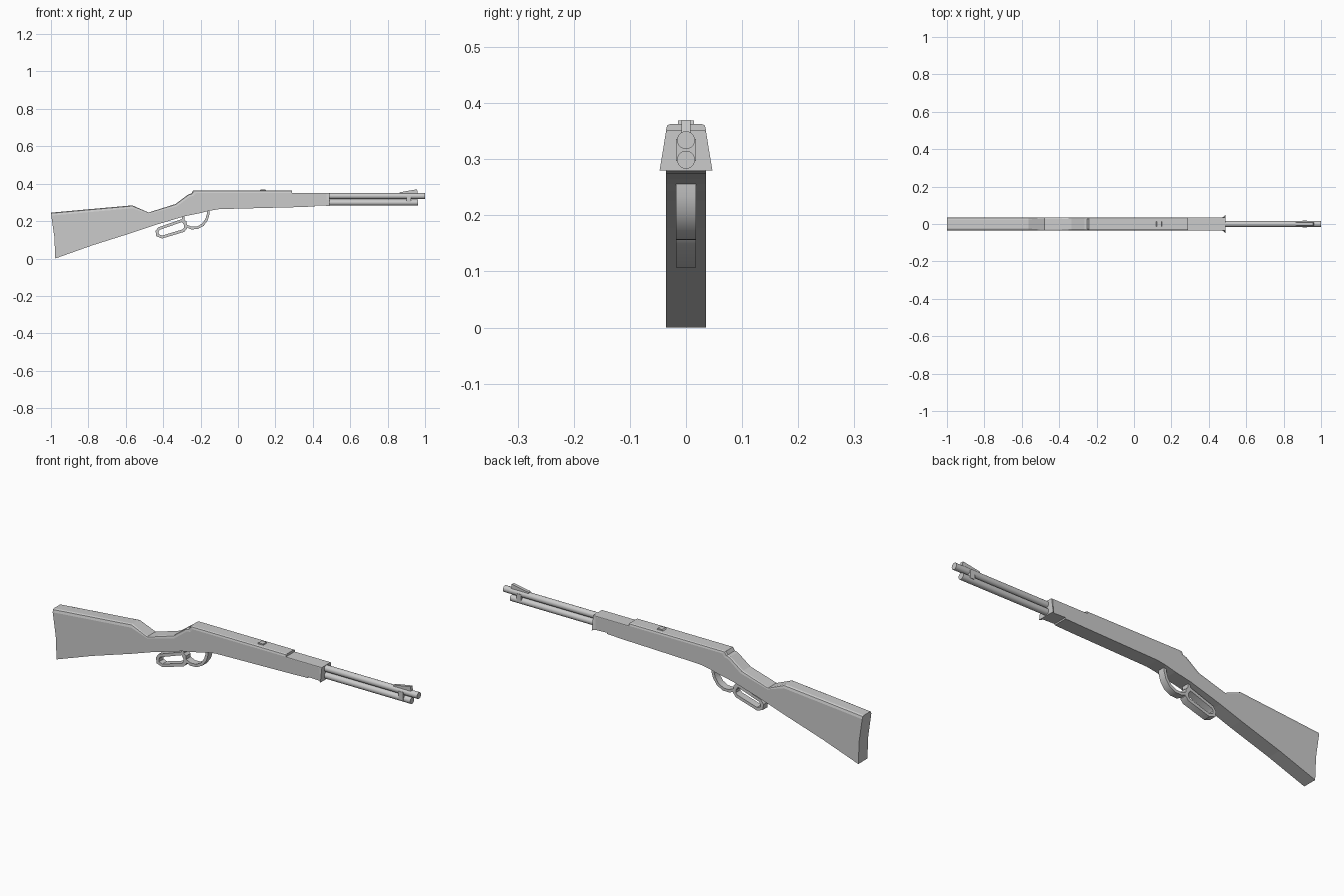
import bpy, bmesh
from math import pi
from mathutils import Vector, Matrix

if "Cube" in bpy.data.objects:
    bpy.data.objects.remove(bpy.data.objects["Cube"])


def finish(name, bm, smooth=False):
    bmesh.ops.recalc_face_normals(bm, faces=bm.faces[:])
    me = bpy.data.meshes.new(name)
    bm.to_mesh(me)
    bm.free()
    ob = bpy.data.objects.new(name, me)
    bpy.context.collection.objects.link(ob)
    if smooth:
        bpy.ops.object.select_all(action='DESELECT')
        bpy.context.view_layer.objects.active = ob
        ob.select_set(True)
        bpy.ops.object.shade_smooth_by_angle(angle=0.6)
    return ob


def loft(name, rings):
    bm = bmesh.new()
    rows = [[bm.verts.new(p) for p in r] for r in rings]
    n = len(rows[0])
    for a, b in zip(rows, rows[1:]):
        for i in range(n):
            j = (i + 1) % n
            bm.faces.new((a[i], a[j], b[j], b[i]))
    # end caps as strips between the left and right halves
    for r in (rows[0], rows[-1]):
        for i in range(n // 2 - 1):
            bm.faces.new((r[i], r[i + 1], r[n - 2 - i], r[n - 1 - i]))
    return finish(name, bm)


def section(xt, zt, xb, zb, c=0.009, w=0.036, wb=0.036, hollow=0.0):
    """Slab cross-section with chamfered top corners."""
    zs = zt - 1.3 * c
    xs = xt + (xb - xt) * 1.3 * c / (zt - zb)
    mid = ((xs + xb) / 2 + hollow, (w + wb) / 2, (zs + zb) / 2)
    half = [(xb, wb, zb), mid, (xs, w, zs),
            (xt + (xs - xt) * .25, w - .3 * c, zt - .3 * c), (xt, w - c, zt)]
    return half + [(x, -y, z) for x, y, z in reversed(half)]


def cylinder(name, x0, x1, z, r):
    bm = bmesh.new()
    m = Matrix.Translation(((x0 + x1) / 2, 0, z)) @ Matrix.Rotation(pi / 2, 4, 'Y')
    bmesh.ops.create_cone(bm, cap_ends=True, segments=20, radius1=r, radius2=r,
                          depth=x1 - x0, matrix=m)
    return finish(name, bm, True)


def plate(name, profile, w):
    bm = bmesh.new()
    f = bm.faces.new([bm.verts.new((x, -w, z)) for x, z in profile])
    ex = bmesh.ops.extrude_face_region(bm, geom=[f])
    bmesh.ops.translate(bm, vec=(0, 2 * w, 0),
                        verts=[v for v in ex['geom'] if isinstance(v, bmesh.types.BMVert)])
    return finish(name, bm)


def strap(name, path, t, w, closed):
    """Flat metal strap of thickness t and half width w along an xz path."""
    pts = [Vector(p) for p in path]
    n = len(pts)
    bm = bmesh.new()
    rows = []
    for i, p in enumerate(pts):
        a = pts[i - 1] if closed or i else p
        b = pts[(i + 1) % n] if closed or i < n - 1 else p
        d1 = (p - a).normalized() if a != p else (b - p).normalized()
        d2 = (b - p).normalized() if b != p else d1
        d = (d1 + d2).normalized()
        o = Vector((-d.y, d.x)) * (t / 2 / max(0.6, d.dot(d1)))
        rows.append([bm.verts.new((q.x, y, q.y)) for q, y in
                     ((p + o, w), (p + o, -w), (p - o, -w), (p - o, w))])
    for i in range(n if closed else n - 1):
        a, b = rows[i], rows[(i + 1) % n]
        for k in range(4):
            bm.faces.new((a[k], a[k - 1], b[k - 1], b[k]))
    if not closed:
        bm.faces.new(rows[0])
        bm.faces.new(rows[-1])
    return finish(name, bm, True)


# Stock, wrist and receiver
loft("stock_and_receiver", [
    section(-1.0, .245, -.977, .0, .012, hollow=.006),
    section(-.78, .265, -.78, .07, .012),
    section(-.565, .284, -.565, .138, .012),
    section(-.478, .246, -.45, .177, .006),
    section(-.335, .291, -.285, .226),
    section(-.265, .343, -.20, .243),
    section(-.25, .347, -.15, .256),
    section(-.24, .363, -.10, .264),
    section(.29, .363, .29, .274)])

# Fore-end with flared nose
loft("fore_end", [
    section(.28, .351, .28, .2735, .003),
    section(.41, .351, .41, .278, .003),
    section(.412, .351, .412, .284, .003),
    section(.474, .351, .474, .282, .003),
    section(.488, .351, .488, .280, .003, .036, .047)])

# Barrel and magazine tube
cylinder("barrel", .46, 1.0, .334, .016)
cylinder("magazine_tube", .46, .962, .299, .016)

# Barrel band and sights
plate("barrel_band", [(.9, .297), (.925, .297), (.925, .336), (.9, .336)], .018)
plate("front_sight", [(.864, .346), (.962, .346), (.957, .370), (.864, .354)], .008)
plate("rear_sight", [(.115, .36), (.15, .36), (.148, .369), (.122, .369)], .014)

# Lever: hand loop and trigger guard
strap("lever_hand_loop", [
    (-.422, .160), (-.433, .145), (-.430, .124), (-.405, .115), (-.292, .149),
    (-.280, .163), (-.282, .194), (-.294, .205)], .015, .018, True)
strap("trigger_guard", [
    (-.292, .235), (-.294, .200), (-.278, .175), (-.250, .163), (-.218, .164),
    (-.188, .180), (-.168, .208), (-.160, .235), (-.158, .262)], .014, .018, False)
